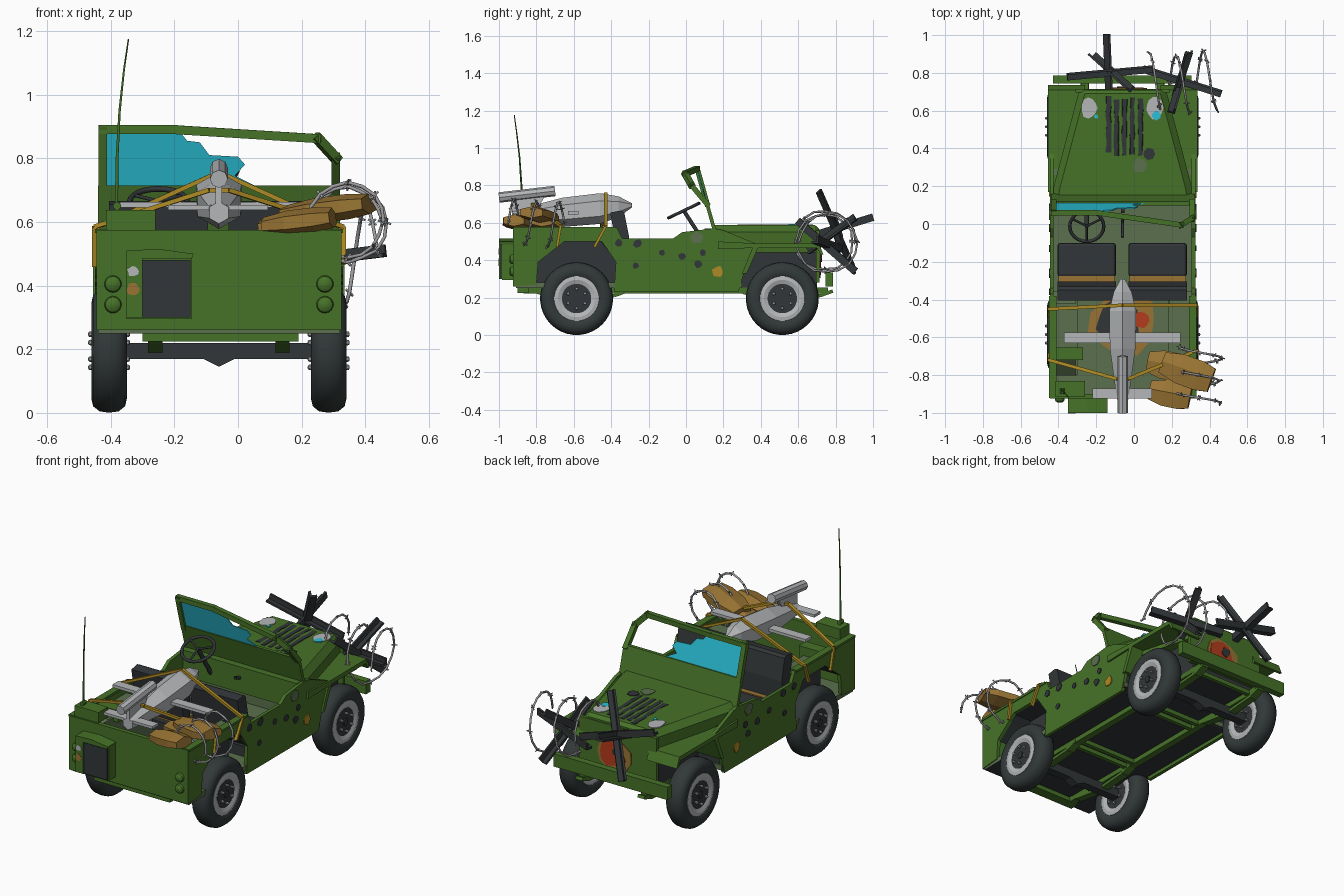
import bpy, bmesh, math, random
from mathutils import Vector, Matrix

if "Cube" in bpy.data.objects:
    bpy.data.objects.remove(bpy.data.objects["Cube"])
random.seed(4)
CX = -0.06                       # vehicle centre line

def mat(name, r, g, b):
    m = bpy.data.materials.new(name)
    m.diffuse_color = (r, g, b, 1)
    m.use_nodes = True
    m.node_tree.nodes["Principled BSDF"].inputs["Base Color"].default_value = m.diffuse_color
    return m
GREEN = mat("army green", .062, .17, .021)
OLIVE = mat("olive grey", .105, .16, .075)
DARK = mat("charcoal", .032, .037, .040)
TYRE = mat("rubber", .032, .04, .04)
LIGHT = mat("light grey", .46, .47, .48)
GREY = mat("wire grey", .33, .33, .34)
BROWN = mat("canvas brown", .32, .175, .034)
YELLOW = mat("strap yellow", .43, .26, .018)
CYAN = mat("glass cyan", .024, .53, .68)
RED = mat("ember red", .45, .045, .012)

def mk(name, verts, faces, m):
    me = bpy.data.meshes.new(name)
    me.from_pydata([tuple(v) for v in verts], [], faces)
    bm = bmesh.new(); bm.from_mesh(me)
    bmesh.ops.recalc_face_normals(bm, faces=bm.faces)
    bm.to_mesh(me); bm.free()
    ob = bpy.data.objects.new(name, me)
    bpy.context.collection.objects.link(ob)
    me.materials.append(m)
    return ob

def loft(name, rings, m, caps=True):
    n = len(rings[0])
    f = [(i*n+j, i*n+(j+1) % n, (i+1)*n+(j+1) % n, (i+1)*n+j) for i in range(len(rings)-1) for j in range(n)]
    if caps:
        f += [tuple(range(n))[::-1], tuple(range((len(rings)-1)*n, len(rings)*n))]
    return mk(name, [p for r in rings for p in r], f, m)

def box(name, x0, x1, y0, y1, z0, z1, m, bevel=0):
    ob = loft(name, [[(x0, y0, z), (x1, y0, z), (x1, y1, z), (x0, y1, z)] for z in (z0, z1)], m)
    if bevel:
        b = ob.modifiers.new("bevel", 'BEVEL'); b.width = bevel; b.segments = 2
    return ob

def side(name, pts, x0, x1, m):  # y-z outline extruded along x
    return loft(name, [[(x, y, z) for y, z in pts] for x in (x0, x1)], m)

def beam(name, p, q, w, h, m, shape=None):
    p, q = Vector(p), Vector(q)
    d = (q-p).normalized()
    u = d.cross(Vector((0, 0, 1)))
    u = Vector((1, 0, 0)) if u.length < .05 else u.normalized()
    v = u.cross(d)
    s = shape or [(-1, -1), (1, -1), (1, 1), (-1, 1)]
    return loft(name, [[e + u*a*w/2 + v*b*h/2 for a, b in s] for e in (p, q)], m)

def lathe(name, prof, c, axis, n, m, closed=False, smooth=False, tilt=0):
    rings = []
    for a, r in prof + ([prof[0]] if closed else []):
        ring = []
        for i in range(n):
            t = 2*math.pi*(i+.5)/n
            o = (a, r*math.cos(t), r*math.sin(t)) if axis == 'x' else (r*math.cos(t), a, r*math.sin(t)+tilt*(a+.6))
            ring.append(Vector(c)+Vector(o))
        rings.append(ring)
    ob = loft(name, rings, m, caps=not closed)
    if smooth:
        bpy.context.view_layer.objects.active = ob
        ob.select_set(True)
        bpy.ops.object.shade_smooth_by_angle(angle=math.radians(40))
        ob.select_set(False)
    return ob

def tube(name, pts, r, m, cyclic=False, taper=False):
    cu = bpy.data.curves.new(name, 'CURVE'); cu.dimensions = '3D'
    cu.bevel_depth = r; cu.bevel_resolution = 1
    s = cu.splines.new('POLY'); s.points.add(len(pts)-1); s.use_cyclic_u = cyclic
    for i, p in enumerate(pts):
        s.points[i].co = (*p, 1)
        s.points[i].radius = 1-.75*i/len(pts) if taper else 1
    ob = bpy.data.objects.new(name, cu); cu.materials.append(m)
    bpy.context.collection.objects.link(ob)
    return ob

def patch(name, c, r, axis, m, t=.004, n=11, sx=1):  # ragged thin plate
    rad = [r*random.uniform(.8, 1.1) for _ in range(n)]
    rings = []
    for o in (-t, t):
        ring = []
        for i, k in enumerate(rad):
            a, b = k*sx*math.cos(6.2832*i/n), k*math.sin(6.2832*i/n)
            ring.append(Vector(c)+Vector({'x': (o, a, b), 'y': (a, o, b), 'z': (a, b, o)}[axis]))
        rings.append(ring)
    return loft(name, rings, m)

def two_tone(ob, rule):  # dark faces by direction
    ob.data.materials.append(DARK)
    for p in ob.data.polygons:
        p.material_index = int(rule(p.normal))

# tub: floor, rear panel, side panels with wheel arches
two_tone(box("floor", CX-.38, CX+.38, -.91, .3, .25, .28, OLIVE), lambda n: n.z < -.5)
box("rear_panel", CX-.385, CX+.385, -.925, -.90, .26, .575, GREEN)
box("rear_crossmember", CX-.24, CX+.25, -.9, -.84, .225, .26, GREEN)
outline = [(-.92, .26), (-.92, .575), (-.37, .575), (-.34, .515), (-.07, .515), (-.02, .55), (.15, .57), (.2, .56),
           (.37, .49), (.31, .33), (.28, .23), (-.385, .23), (-.375, .39), (-.45, .5), (-.65, .5), (-.79, .39), (-.8, .27)]
fender = [(.17, .50), (.37, .49), (.71, .49), (.735, .43), (.72, .43), (.70, .465), (.385, .465), (.325, .33), (.3, .33), (.355, .465), (.17, .46)]
spots = [(-.36, .495, .022), (-.26, .49, .024), (-.27, .37, .018), (-.13, .44, .018), (-.02, .42, .022), (.09, .44, .02), (.065, .38, .022)]
for s in (-1, 1):
    X = lambda d: CX+s*d
    n = "left_" if s < 0 else "right_"
    side(n+"side_panel", outline, X(.385), X(.365), GREEN)
    side(n+"front_fender", fender, X(.2), X(.395), GREEN)
    box(n+"top_rail", X(.35), X(.39), -.92, -.38, .565, .578, GREEN)
    # rear wheel box, dark towards the wheel
    for part in (box(n+"wheel_box_wall", X(.24), X(.25), -.8, -.36, .26, .52, OLIVE),
                 box(n+"wheel_box_top", X(.24), X(.375), -.72, -.42, .5, .52, OLIVE),
                 beam(n+"wheel_box_rear", (X(.31), -.80, .39), (X(.31), -.66, .51), .13, .01, OLIVE),
                 beam(n+"wheel_box_front", (X(.31), -.36, .39), (X(.31), -.46, .51), .13, .01, OLIVE)):
        two_tone(part, lambda v: v.x*s > .5 or v.z < -.3)
    # shell holes and rust on the side
    for y, z, r in spots:
        patch(n+"hole", (X(.386), y, z), r, 'x', DARK, n=7)
    patch(n+"bare_patch", (X(.386), .06, .52), .036, 'x', OLIVE)
    patch(n+"rust_patch", (X(.386), .17, .34), .03, 'x', YELLOW)
    # chassis rail, leaf springs, wheels, tail lamps
    box(n+"chassis_rail", X(.18), X(.22), -.87, .76, .222, .255, GREEN)
    for wy in (-.585, .515):
        sp = [(-.26, .25), (-.2, .225), (0, .195), (.2, .21), (.27, .235)]
        for (a, b), (c, d) in zip(sp, sp[1:]):
            beam(n+"leaf_spring", (X(.2), wy+a, b), (X(.2), wy+c, d), .045, .018, GREEN)
        c = (X(.345), wy, .195)
        half = [(-.04, .11), (-.052, .125), (-.056, .15), (-.05, .175), (-.03, .191), (0, .195)]
        lathe(n+"tyre", half+[(-a, r) for a, r in half[-2::-1]], c, 'x', 36, TYRE, True, True)
        lathe(n+"rim", [(-.05, .12), (-.053, .1), (-.045, .078), (.045, .078), (.053, .1), (.05, .12)], c, 'x', 32, LIGHT, True)
        lathe(n+"hub_disc", [(-.046, .079), (.046, .079)], c, 'x', 24, DARK)
        lathe(n+"hub_cap", [(-.053, .02), (.053, .02)], c, 'x', 10, DARK)
        for i in range(6):
            t = math.pi*(i+.5)/3
            lathe(n+"wheel_bolt", [(-.066, .003), (-.063, .008), (-.057, .009), (-.05, .005), (.05, .005), (.057, .009), (.063, .008), (.066, .003)],
                  (c[0], wy+.052*math.cos(t), .195+.052*math.sin(t)), 'x', 6, GREY)
    for z in (.34, .405):
        lathe(n+"tail_lamp", [(0, .027), (-.012, .024), (-.02, .012)], (CX+s*.333, -.925, z), 'y', 14, GREEN, smooth=True)
# axles with differential, cross members
for wy in (-.585, .515):
    loft("axle", [[(CX+a, y, z) for a, z in ((-.3, .22), (-.3, .17), (-.05, .17), (0, .145), (.05, .17), (.3, .17), (.3, .22))] for y in (wy-.025, wy+.025)], DARK)
for y in (-.36, -.3, .2, .26, .7):
    box("cross_member", CX-.2, CX+.2, y-.012, y+.012, .225, .25, GREEN)

# hood, engine block, grille, bumper
hood = []
for y, h in ((.14, .375), (.2, .365), (.69, .235), (.71, .225)):
    zt = .587 if y < .7 else .57
    hood.append([(CX+a, y, z) for a, z in ((-h, .44), (-h, zt-.035), (-h+.035, zt), (h-.035, zt), (h, zt-.035), (h, .44))])
loft("hood", hood, GREEN)
box("engine_block", CX-.22, CX+.22, .28, .7, .25, .46, DARK)
box("grille", CX-.25, CX+.25, .695, .715, .28, .56, GREEN)
box("front_bumper", -.43, .305, .745, .785, .26, .335, GREEN)
box("dashboard", CX-.37, CX+.37, .1, .15, .42, .57, GREEN)
two_tone(box("firewall", CX-.37, CX+.37, .26, .29, .25, .5, OLIVE), lambda v: v.y > .5)
patch("grille_rust", (-.04, .717, .40), .105, 'y', BROWN, .003)
patch("grille_ember", (-.03, .72, .40), .08, 'y', RED, .003)
patch("grille_hole", (-.06, .724, .42), .03, 'y', DARK, .003)
# hood damage
for i in range(5):
    x = -.135+i*.042
    y0 = .36+random.uniform(0, .02)
    loft("hood_slot", [[(x+e*.012+random.uniform(-.005, .005), y0+k*.05, z) for e, z in ((-1, .585), (1, .585), (1, .59), (-1, .59))] for k in range(7)], DARK)
for x in (-.235, .105):
    patch("hood_bare_spot", (x, .615, .587), .058, 'z', LIGHT, sx=.8)
patch("hood_blue_chip", (.12, .575, .589), .025, 'z', CYAN)
patch("hood_blue_chip", (-.2, .57, .589), .012, 'z', CYAN)
patch("hood_hole", (.08, .37, .587), .032, 'z', DARK, n=7)
patch("hood_scrape", (.03, .31, .587), .04, 'z', OLIVE)

# windscreen frame with bent corner and broken pane
wy = lambda z: .155-(z-.55)*.28
loft("windscreen_lower", [[(x, wy(z)+o, z) for x, z in ((-.44, .55), (.32, .55), (.32, .715), (-.44, .715))] for o in (-.01, .01)], GREEN)
path = [(-.425, wy(.7), .7), (-.425, wy(.89), .89), (-.2, wy(.89), .89), (.25, -.005, .862), (.307, .03, .8), (.307, wy(.7), .7)]
for a, b in zip(path, path[1:]):
    d = (Vector(b)-Vector(a)).normalized()*.012
    beam("windscreen_frame", Vector(a)-d, Vector(b)+d, .028, .028, GREEN)
pane = [(-.415, .71), (-.415, .88), (-.18, .88), (-.16, .855), (-.12, .85), (-.09, .81), (0, .805), (.022, .78), (-.01, .745), (.03, .725), (.06, .71)]
loft("broken_pane", [[(x, wy(z)+o, z) for x, z in pane] for o in (-.003, .003)], CYAN)
# steering wheel and levers
ctr, u, v = Vector((-.25, -.012, .665)), Vector((1, 0, 0)), Vector((0, .9, .43))
rim = [ctr+.09*(u*math.cos(t*.2618)+v*math.sin(t*.2618)) for t in range(24)]
tube("steering_wheel", rim, .009, DARK, True)
for k in (2, 10, 18):
    tube("steering_spoke", [ctr, rim[k]], .006, DARK)
tube("steering_column", [ctr, (-.25, .12, .46)], .012, DARK)
tube("gear_lever", [(CX, .02, .28), (CX, .0, .42), (CX, -.07, .48)], .008, DARK)
tube("hand_lever", [(CX, .12, .5), (CX, .06, .52)], .01, DARK)
# seats
for x in (-.25, .125):
    box("seat_cushion", x-.155, x+.155, -.28, -.1, .34, .42, DARK, .015)
    box("seat_torn_stripe", x-.15, x+.15, -.305, -.275, .36, .422, BROWN)
    box("seat_base", x-.13, x+.13, -.3, -.12, .28, .34, DARK)
    side("seat_back", [(-.305, .40), (-.305, .53), (-.33, .655), (-.35, .665), (-.405, .655), (-.36, .40)], x-.155, x+.155, DARK)

# rear can, radio box, antenna
box("rear_can", -.35, -.145, -.985, -.92, .295, .485, GREEN)
loft("can_carrier", [[(x, y, z) for x, z in ((-.35, .3), (-.3, .3), (-.3, .485), (-.145, .485), (-.14, .5), (-.25, .515), (-.35, .51))] for y in (-1, -.92)], GREEN)
box("can_front", -.305, -.15, -.993, -.984, .30, .48, DARK)
patch("rear_grey_chip", (-.33, -1, .445), .018, 'y', LIGHT, .002)
patch("rear_rust_chip", (-.33, -1, .39), .02, 'y', BROWN, .002)
box("radio_box", -.415, -.26, -.915, -.83, .575, .637, GREEN)
box("stowage_box", -.41, -.27, -.72, -.655, .5, .57, GREEN)
lathe("antenna_base", [(-.015, .013), (.015, .013)], (-.38, -.885, .65), 'y', 8, GREEN)
tube("antenna", [(-.382, -.88, .63), (-.38, -.88, .8), (-.372, -.89, .95), (-.358, -.905, 1.08), (-.344, -.918, 1.175)], .006, GREEN, taper=True)

# scorched cargo floor
patch("scorch_rust", (CX, -.52, .283), .18, 'z', BROWN, .003)
patch("scorch_hole", (CX-.02, -.52, .287), .12, 'z', DARK, .003)
patch("scorch_ember", (.035, -.51, .289), .045, 'z', RED, .003)
# winged drone strapped on the back
lathe("drone_body", [(-.29, .012), (-.36, .055), (-.46, .082), (-.66, .078), (-.93, .035)], (CX, 0, .662), 'y', 6, LIGHT, tilt=.1)
box("drone_wing", -.37, .245, -.63, -.575, .645, .662, LIGHT)
box("drone_tailplane", -.22, .095, -.925, -.87, .638, .653, LIGHT)
side("drone_fin", [(-.93, .64), (-.8, .66), (-.74, .77), (-.93, .75)], CX-.01, CX+.01, LIGHT)
beam("drone_jet", (CX, -1, .735), (CX, -.7, .77), .056, .056, LIGHT, [(math.cos(t*.785), math.sin(t*.785)) for t in range(8)])
# straps
for pts in ([(-.45, -.49, .47), (-.45, -.45, .58), (CX, -.43, .756), (.33, -.43, .58), (.33, -.49, .47)],
            [(-.45, -.69, .46), (-.45, -.72, .585), (CX-.03, -.82, .70), (CX+.03, -.82, .70), (.33, -.67, .585), (.33, -.69, .47)]):
    for a, b in zip(pts, pts[1:]):
        beam("strap", a, b, .018, .014, YELLOW)
# canvas bundles
for c, d, rot in (((.28, -.78, .64), (.28, .16, .08), -.35), ((.19, -.9, .60), (.22, .14, .08), -.2), ((.18, -.75, .595), (.22, .15, .07), -.2)):
    R = Matrix.Rotation(rot, 3, 'Z') @ Matrix.Rotation(-.12, 3, 'Y')
    rings = [[Vector(c)+R @ Vector((k*d[0]/2, a*d[1]/2*w, b*d[2]/2*w)) for a, b in ((-1, -.5), (0, -1), (1, -.6), (1, .4), (.1, 1), (-1, .5))]
             for k, w in ((-1, .7), (-.3, 1), (.5, 1), (1, .8))]
    loft("canvas_bundle", rings, BROWN)

# steel obstacle beams in an L section on the nose
L = [(-1, -1), (1, -1), (1, -.4), (-.4, -.4), (-.4, 1), (-1, 1)]
for p, q in (((-.35, .78, .637), (.1, .82, .51)), ((-.145, 1, .63), (-.13, .64, .52)), ((-.02, .72, .77), (-.22, .9, .36)),
             ((.05, .82, .46), (.46, .69, .51)), ((.29, .91, .34), (.2, .6, .61)), ((.21, .65, .45), (.29, .9, .63))):
    beam("obstacle_beam", p, q, .04, .04, DARK, L)

# barbed wire coils
def coil(name, c, axis, length, r, turns):
    pts = []
    for i in range(int(turns*16)+1):
        t = i/16*2*math.pi
        k = r*(1+.08*math.sin(t*.7)+random.uniform(-.04, .04))
        a = length*(i/(turns*16)-.5)
        o = (a, k*math.cos(t), k*math.sin(t)) if axis == 'x' else (k*math.cos(t), a, k*math.sin(t))
        pts.append(Vector(c)+Vector(o))
    tube(name, pts, .006, GREY)
    for p in pts[::2]:
        for _ in range(2):
            d = Vector([random.uniform(-1, 1) for _ in range(3)]).normalized()*.016
            tube(name+"_barb", [p-d, p+d], .0035, GREY)
coil("front_wire", (.26, .75, .5), 'x', .36, .155, 2.5)
coil("rear_wire", (.345, -.8, .6), 'y', .3, .115, 2.5)
